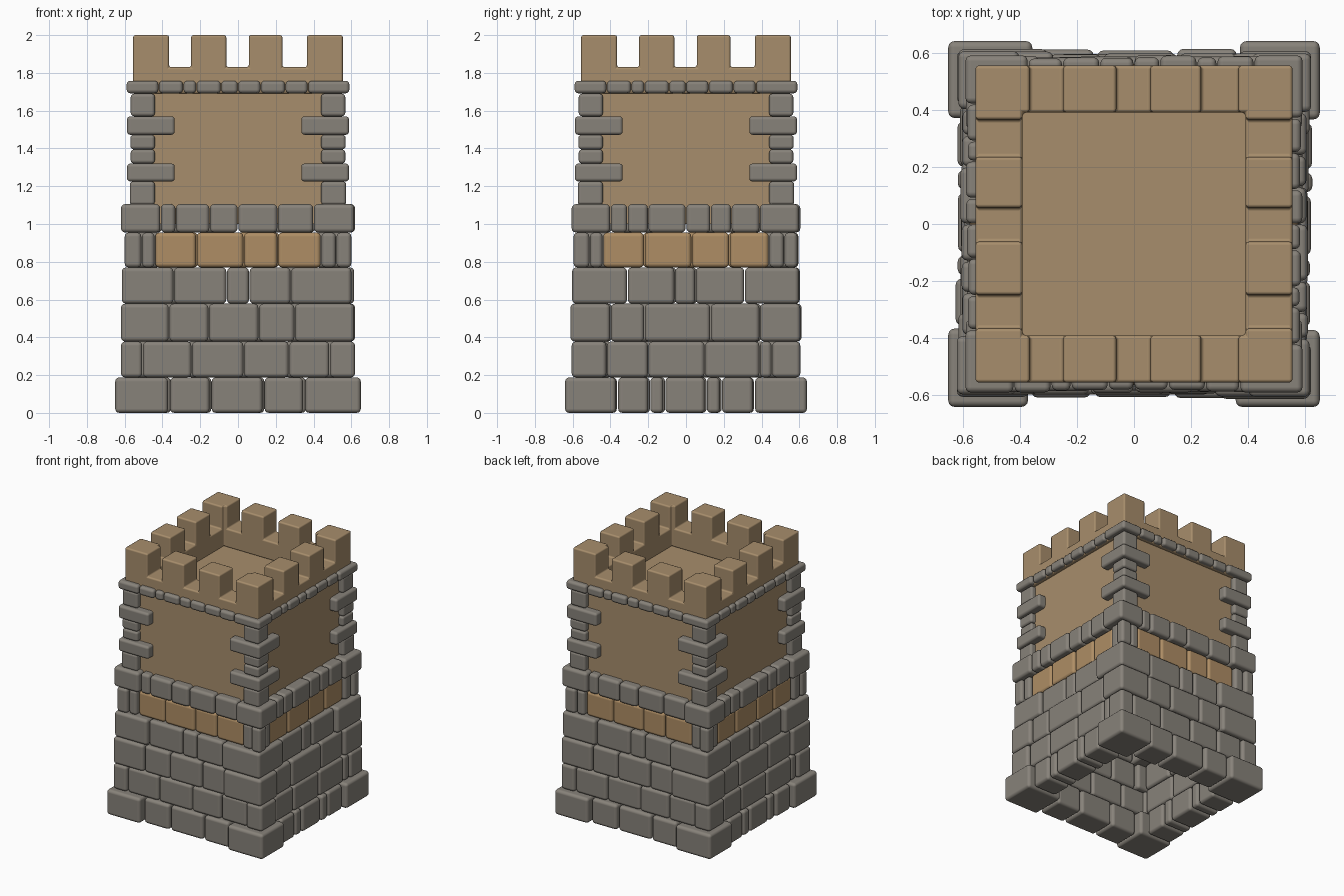
import bpy, bmesh, random
from mathutils import Vector

if "Cube" in bpy.data.objects:
    bpy.data.objects.remove(bpy.data.objects["Cube"])

random.seed(4)


def material(name, rgb):
    m = bpy.data.materials.new(name)
    m.diffuse_color = (*rgb, 1)
    m.use_nodes = True
    m.node_tree.nodes["Principled BSDF"].inputs["Base Color"].default_value = m.diffuse_color
    return m


GREY = material("grey stone", (0.245, 0.225, 0.195))
PLASTER = material("tan plaster", (0.390, 0.270, 0.150))
TAN = material("warm tan stone", (0.425, 0.270, 0.130))


def add_box(bm, lo, hi, mat=0, turn=False):
    """Axis-aligned box; turn=True spins it half a turn about z."""
    if turn:
        lo, hi = (-hi[0], -hi[1], lo[2]), (-lo[0], -lo[1], hi[2])
    lo, hi = Vector(lo), Vector(hi)
    vs = bmesh.ops.create_cube(bm, size=1)["verts"]
    for v in vs:
        v.co = [(lo[i] + hi[i]) / 2 + v.co[i] * (hi[i] - lo[i]) for i in range(3)]
    for f in {f for v in vs for f in v.link_faces}:
        f.material_index = mat


def finish(bm, name, mats, bevel=0.0, segments=3):
    bmesh.ops.recalc_face_normals(bm, faces=bm.faces)
    me = bpy.data.meshes.new(name)
    bm.to_mesh(me)
    bm.free()
    for m in mats:
        me.materials.append(m)
    ob = bpy.data.objects.new(name, me)
    bpy.context.collection.objects.link(ob)
    if bevel:
        me.polygons.foreach_set("use_smooth", [True] * len(me.polygons))
        b = ob.modifiers.new("rounded edges", "BEVEL")
        b.width, b.segments = bevel, segments
        b.limit_method = "ANGLE"
        b.harden_normals = True
    return ob


def course(name, z0, z1, front, side, depth=0.19, inset=0.012, gap=0.002,
           bevel=0.022, tan_inset=None):
    """One ring of stones. front/side list the joints along x and y;
    the back and left walls repeat them turned by half a turn."""
    bm = bmesh.new()
    fx, sy = front[-1], side[-1]
    g = gap
    for turn in (False, True):
        # corner stones
        add_box(bm, (front[-2] + g, side[0], z0), (fx, side[1] - g, z1), 0, turn)
        add_box(bm, (front[0], -sy, z0), (front[1] - g, -side[-2] - g, z1), 0, turn)
        # stones between the corners, slightly uneven
        for cuts, out, is_front in ((front, sy, True), (side, fx, False)):
            for a, b in zip(cuts[1:-2], cuts[2:-1]):
                tan = tan_inset is not None and abs(a + b) / 2 < 0.42
                o = out - (tan_inset if tan else inset) + random.uniform(-.005, .005)
                i = out - depth
                if is_front:
                    add_box(bm, (a + g, -o, z0), (b - g, -i, z1), int(tan), turn)
                else:
                    add_box(bm, (i, a + g, z0), (o, b - g, z1), int(tan), turn)
    return finish(bm, name, [GREY, TAN], bevel)


# Lower masonry courses, bottom to top
course("foundation_course", 0, .188,
       [-.65, -.365, -.145, .135, .35, .65],
       [-.64, -.365, -.195, -.115, .105, .185, .36, .64],
       depth=.23, inset=.03, gap=.006)
course("wall_course_1", .188, .378,
       [-.62, -.505, -.245, .03, .27, .485, .62],
       [-.605, -.42, -.2, .1, .39, .455, .605])
course("wall_course_2", .378, .578,
       [-.62, -.365, -.155, .11, .3, .615],
       [-.612, -.4, -.22, .13, .39, .605])
course("wall_course_3", .578, .77,
       [-.615, -.34, -.06, .06, .28, .6],
       [-.603, -.31, -.06, .05, .31, .597])
course("tan_block_course", .77, .955,
       [-.6, -.51, -.44, -.22, .03, .21, .44, .52, .6],
       [-.595, -.51, -.44, -.22, .03, .23, .44, .52, .59],
       tan_inset=.028)
course("string_course", .955, 1.105,
       [-.62, -.41, -.33, -.15, 0, .21, .4, .615],
       [-.605, -.4, -.31, -.2, 0, .13, .24, .39, .597], inset=.01)

# Upper plastered wall, whose top is the roof deck
bm = bmesh.new()
add_box(bm, (-.53, -.53, 1.0), (.53, .53, 1.69))
finish(bm, "upper_wall", [PLASTER])

# Corner stones of the upper wall, alternating short and long
bm = bmesh.new()
for z0, z1, outer, inner in ((1.10, 1.225, .573, .44), (1.225, 1.32, .588, .335),
                             (1.32, 1.395, .568, .44), (1.395, 1.472, .57, .44),
                             (1.472, 1.57, .588, .335), (1.57, 1.69, .568, .44)):
    for turn in (False, True):
        add_box(bm, (inner, -outer, z0), (outer, -inner, z1), 0, turn)
        add_box(bm, (-outer, -outer, z0), (-inner, -inner, z1), 0, turn)
finish(bm, "corner_stones", [GREY], .018)

# Thin stone trim under the battlements
joints = [-.59, -.42, -.29, -.22, -.09, 0, .12, .25, .37, .59]
course("trim_course", 1.692, 1.758, joints, joints, depth=.1, inset=.006, bevel=.02)

# Battlements: two layers of grid cells, only outer faces are made
cuts = [-.555, -.39, -.365, -.248, -.062, .057, .235, .365, .39, .555]
levels = [1.69, 1.83, 2.0]
raised = {0, 1, 3, 5, 7, 8}


def solid(i, j, k):
    if not (0 <= i < 9 and 0 <= j < 9 and 0 <= k < 2):
        return False
    on_x, on_y = i in (0, 8), j in (0, 8)
    if not (on_x or on_y):
        return False
    return k == 0 or (on_y and i in raised) or (on_x and j in raised)


bm = bmesh.new()
axes = (cuts, cuts, levels)
for i in range(9):
    for j in range(9):
        for k in range(2):
            if not solid(i, j, k):
                continue
            for ax in range(3):
                for side in (0, 1):
                    n = [i, j, k]
                    n[ax] += 2 * side - 1
                    if solid(*n):
                        continue
                    quad = []
                    for du, dv in ((0, 0), (1, 0), (1, 1), (0, 1)):
                        p = [i, j, k]
                        p[ax] += side
                        p[(ax + 1) % 3] += du
                        p[(ax + 2) % 3] += dv
                        quad.append(bm.verts.new([axes[a][p[a]] for a in range(3)]))
                    bm.faces.new(quad)
bmesh.ops.remove_doubles(bm, verts=bm.verts, dist=1e-4)
bmesh.ops.recalc_face_normals(bm, faces=bm.faces)
bmesh.ops.dissolve_limit(bm, angle_limit=.02, verts=bm.verts, edges=bm.edges)
finish(bm, "battlements", [PLASTER], .012, 2)
